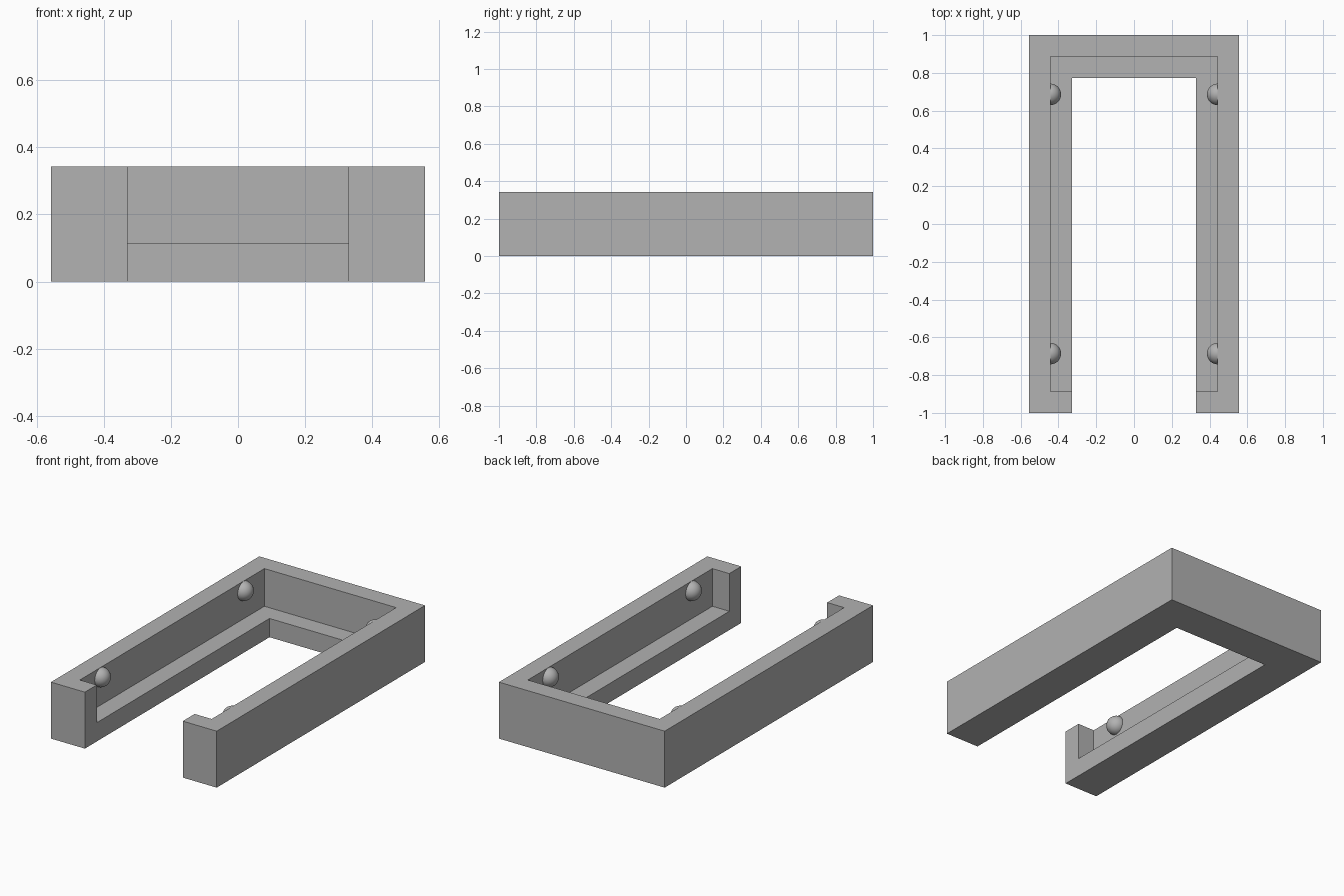
import bpy

if "Cube" in bpy.data.objects:
    bpy.data.objects.remove(bpy.data.objects["Cube"], do_unlink=True)

HALF_W, HALF_L, HEIGHT = 0.557, 1.0, 0.343
WALL = 0.114          # wall thickness, ledge width and floor thickness

grey = bpy.data.materials.new("plain grey")
grey.use_nodes = True
colour = (0.445, 0.445, 0.445, 1)
grey.diffuse_color = colour
grey.node_tree.nodes["Principled BSDF"].inputs["Base Color"].default_value = colour


def box(name, low, high):
    """Box spanning two opposite corners."""
    centre = [(a + b) / 2 for a, b in zip(low, high)]
    bpy.ops.mesh.primitive_cube_add(size=1, location=centre)
    obj = bpy.context.object
    obj.name = name
    obj.scale = [b - a for a, b in zip(low, high)]
    bpy.ops.object.transform_apply(location=True, rotation=False, scale=True)
    return obj


def cut(target, cutter):
    """Subtract the cutter from the target, then discard it."""
    cutter.hide_render = True
    mod = target.modifiers.new("cut", "BOOLEAN")
    mod.operation = "DIFFERENCE"
    mod.solver = "EXACT"
    mod.object = cutter
    bpy.context.view_layer.objects.active = target
    bpy.ops.object.modifier_apply(modifier=mod.name)
    bpy.data.objects.remove(cutter, do_unlink=True)


# U-shaped frame: block with an open-fronted slot and a stepped recess
frame = box("frame", (-HALF_W, -HALF_L, 0), (HALF_W, HALF_L, HEIGHT))
slot_x, slot_y = HALF_W - 2 * WALL, HALF_L - 2 * WALL
cut(frame, box("slot_cutter", (-slot_x, -HALF_L - 1, -1), (slot_x, slot_y, 1)))
rec_x, rec_y = HALF_W - WALL, HALF_L - WALL
cut(frame, box("recess_cutter", (-rec_x, -rec_y, WALL), (rec_x, rec_y, 1)))
frame.data.materials.clear()
frame.data.materials.append(grey)

# Round retaining nubs, half sunk into the side walls
NUB = WALL / 2
for side, sx in (("left", 1), ("right", -1)):
    for end, sy in (("front", -1), ("back", 1)):
        bpy.ops.mesh.primitive_uv_sphere_add(
            segments=32, ring_count=16, radius=NUB,
            location=(sx * rec_x, sy * 0.686, HEIGHT - NUB - 0.001))
        nub = bpy.context.object
        nub.name = f"{end}_{side}_nub"
        nub.data.materials.append(grey)
        bpy.ops.object.shade_smooth()
